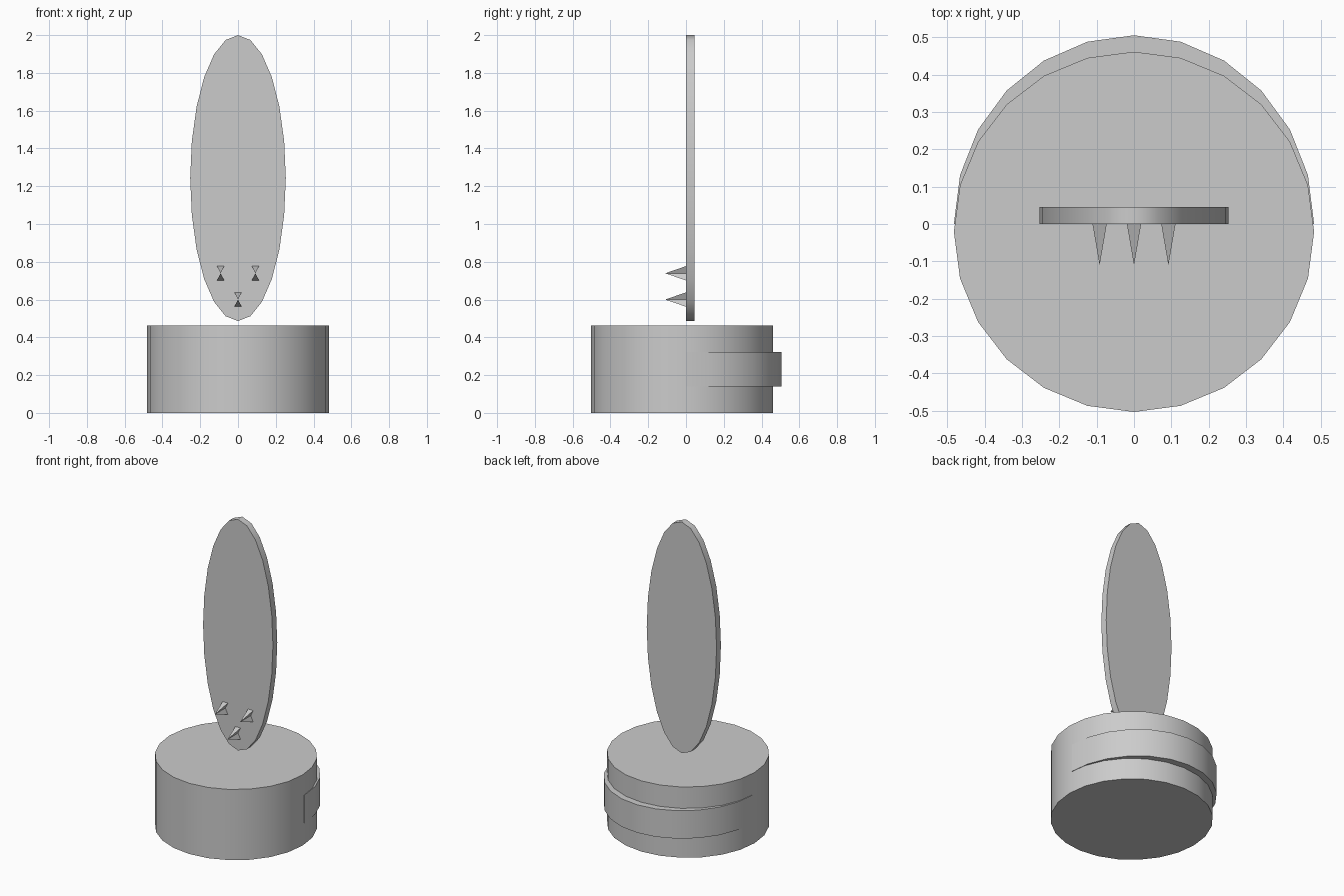
import bpy, bmesh, math
from mathutils import Vector

cube = bpy.data.objects.get("Cube")
if cube:
    bpy.data.objects.remove(cube, do_unlink=True)

grey = bpy.data.materials.new("light_grey")
grey.use_nodes = True
COLOUR = (0.6, 0.6, 0.6, 1)
grey.diffuse_color = COLOUR
grey.node_tree.nodes["Principled BSDF"].inputs["Base Color"].default_value = COLOUR


def finish(name, bm, smooth=True):
    mesh = bpy.data.meshes.new(name)
    bm.to_mesh(mesh)
    bm.free()
    mesh.materials.append(grey)
    if smooth:
        for poly in mesh.polygons:
            poly.use_smooth = True
        mesh.set_sharp_from_angle(angle=math.radians(60))
    obj = bpy.data.objects.new(name, mesh)
    bpy.context.collection.objects.link(obj)
    return obj


def prism(name, points, depth):
    """Extrude a closed outline along a vector."""
    bm = bmesh.new()
    face = bm.faces.new([bm.verts.new(p) for p in points])
    ext = bmesh.ops.extrude_face_region(bm, geom=[face], use_keep_orig=True)
    moved = [v for v in ext["geom"] if isinstance(v, bmesh.types.BMVert)]
    bmesh.ops.translate(bm, vec=Vector(depth), verts=moved)
    bmesh.ops.recalc_face_normals(bm, faces=bm.faces)
    return finish(name, bm)


def ellipse(a, b, steps=24):
    """Points of an ellipse, 15 degrees apart."""
    angles = [math.radians(15 * i) for i in range(steps)]
    return [(a * math.cos(t), b * math.sin(t)) for t in angles]


# Round base
prism("base_drum", [(x, y - 0.021, 0) for x, y in ellipse(0.482, 0.482)], (0, 0, 0.463))

# Raised band around the back half of the base
prism("rear_band", [(x, y, 0.14) for x, y in ellipse(0.482, 0.505, 13)], (0, 0, 0.183))

# Upright oval plate
prism("oval_plate", [(x, 0, z + 1.243) for x, z in ellipse(0.253, 0.757)], (0, 0.045, 0))


# Pointed spikes: upper and lower blades joined by crossing webs
def spike(name, x, z, w=0.019, h=0.038, length=0.11):
    bm = bmesh.new()
    tip = bm.verts.new((x, -length, z))
    corners = [bm.verts.new((x + sx * w, 0, z + sz * h))
               for sx, sz in ((-1, 1), (1, 1), (-1, -1), (1, -1))]
    for i in range(4):
        bm.faces.new((tip, corners[i], corners[(i + 1) % 4]))
    # Turn the blades outward
    bm.normal_update()
    for face in bm.faces:
        if face.normal.z * (face.calc_center_median().z - z) < 0:
            face.normal_flip()
    finish(name, bm, smooth=False)


spike("right_spike", -0.092, 0.739)
spike("left_spike", 0.092, 0.739)
spike("middle_spike", 0, 0.6)
